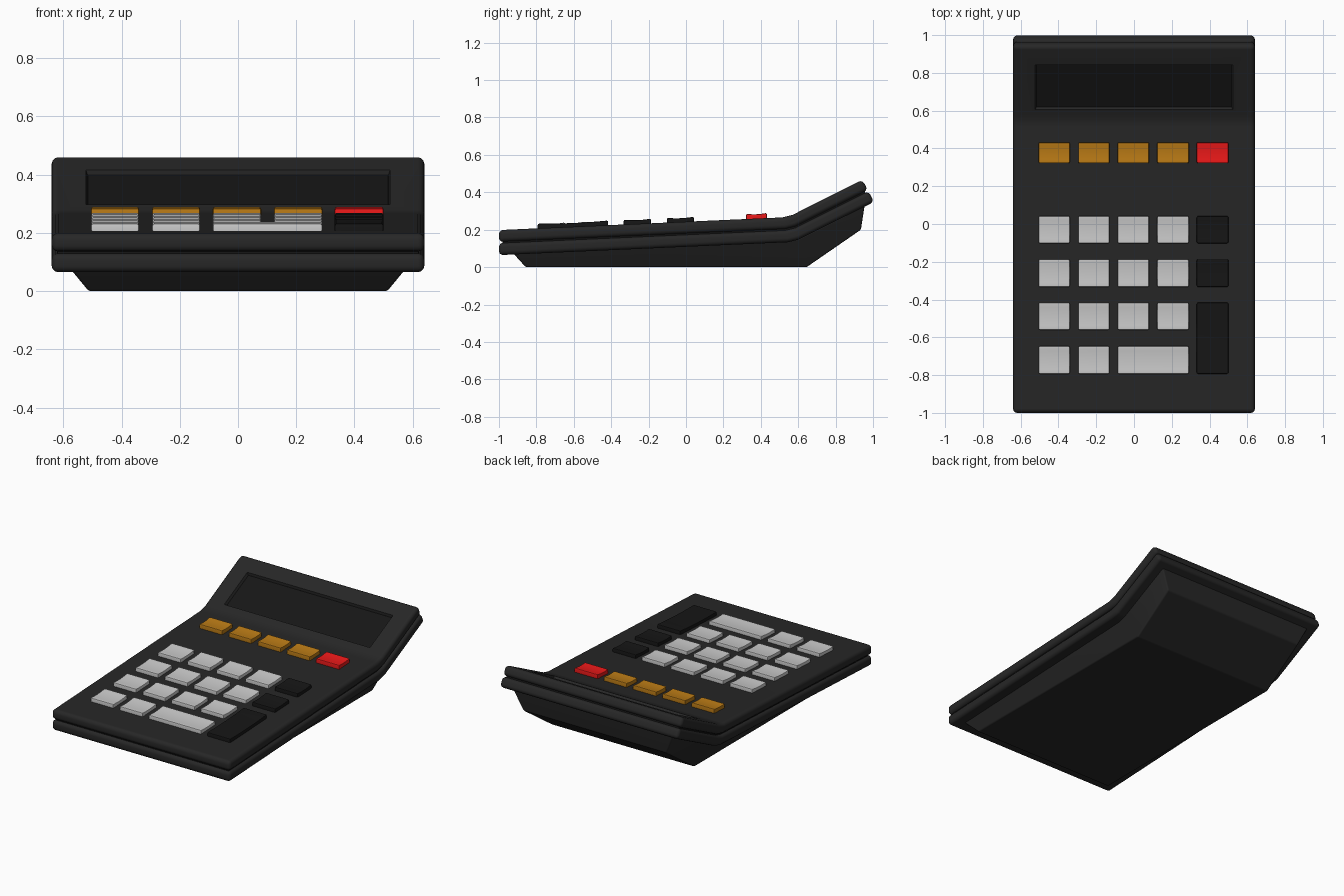
import bpy, bmesh, math
from mathutils import Matrix, Vector

if "Cube" in bpy.data.objects:
    bpy.data.objects.remove(bpy.data.objects["Cube"])

def material(name, r, g, b):
    m = bpy.data.materials.new(name)
    m.diffuse_color = (r, g, b, 1)
    m.use_nodes = True
    m.node_tree.nodes["Principled BSDF"].inputs["Base Color"].default_value = m.diffuse_color
    return m

BODY = material("body_black", 0.02, 0.02, 0.02)
DARK = material("dark_plastic", 0.008, 0.008, 0.008)
WHITE = material("key_white", 0.6, 0.6, 0.6)
ORANGE = material("key_orange", 0.5, 0.2, 0.008)
RED = material("key_red", 0.85, 0.01, 0.01)

def make(name, bm, mat):
    bmesh.ops.recalc_face_normals(bm, faces=bm.faces)
    me = bpy.data.meshes.new(name)
    bm.to_mesh(me)
    bm.free()
    ob = bpy.data.objects.new(name, me)
    bpy.context.collection.objects.link(ob)
    me.materials.append(mat)
    return ob

def loft(rings):
    """Closed solid through rings of equal point count."""
    bm = bmesh.new()
    rows = [[bm.verts.new(p) for p in r] for r in rings]
    n = len(rows[0])
    for a, b in zip(rows, rows[1:]):
        for i in range(n):
            j = (i + 1) % n
            bm.faces.new((a[i], a[j], b[j], b[i]))
    bm.faces.new(rows[0])
    bm.faces.new(rows[-1])
    return bm

def prism(pts, x0, x1):
    return loft([[(x, y, z) for y, z in pts] for x in (x0, x1)])

def finish(ob, bevel, segs=3, cutter=None):
    m = ob.modifiers.new("Bevel", 'BEVEL')
    m.width, m.segments, m.limit_method, m.angle_limit = bevel, segs, 'ANGLE', math.radians(32)
    if cutter:
        c = ob.modifiers.new("Recess", 'BOOLEAN')
        c.object, c.solver = cutter, 'EXACT'
    bpy.ops.object.select_all(action='DESELECT')
    bpy.context.view_layer.objects.active = ob
    ob.select_set(True)
    bpy.ops.object.convert(target='MESH')
    bpy.ops.object.shade_smooth_by_angle(angle=math.radians(35))
    w = ob.modifiers.new("Normals", 'WEIGHTED_NORMAL')
    w.keep_sharp = True

# Side line of the case at depth t below the top surface
def line(t, inset=0.0):
    ky, kz = 0.545 + 0.23 * t, 0.267 - 0.99 * t
    return [(-1 + inset, 0.198 - t + inset * 0.045), (ky - 0.03, kz - 0.0013),
            (ky + 0.025, kz + 0.0125),
            (0.943 + 0.47 * t - inset * 0.9, 0.467 - 0.88 * t - inset * 0.44)]

def band(a, b, inset=0.0):
    return line(a, inset) + line(b, inset)[::-1]

# Frame of the sloped display surface: origin at kink, y along the slope
tilt = math.atan2(0.2, 0.398)
slope = Matrix.Translation((0, 0.545, 0.267)) @ Matrix.Rotation(tilt, 4, 'X')
c = math.cos(tilt)

def slab(hw, y0, y1, z0, z1, taper=0.0):
    rings = []
    for z, e in ((z0, 0), (z1, taper)):
        ring = [(-hw - e, y0 - e), (hw + e, y0 - e), (hw + e, y1 + e), (-hw - e, y1 + e)]
        rings.append([slope @ Vector((x, y, z)) for x, y in ring])
    return loft(rings)

d0, d1 = 0.068 / c, 0.29 / c

# Upper and lower shells with an inset seam between them
cutter = make("display_cutter", slab(0.515, d0, d1, -0.02, 0.03, 0.02), DARK)
cutter.hide_render = True
finish(make("upper_shell", prism(band(0, 0.063), -0.64, 0.64), BODY), 0.022, 3, cutter)
bpy.data.objects.remove(cutter)
finish(make("lower_shell", prism(band(0.069, 0.134), -0.64, 0.64), BODY), 0.022)
finish(make("seam_core", prism(band(0.04, 0.09, 0.018), -0.622, 0.622), DARK), 0.008, 2)

# Display window
finish(make("display_window", slab(0.517, d0 - 0.002, d1 + 0.002, -0.03, -0.017), DARK), 0.001, 1)

# Tapered base: wide where it meets the shell, narrower at the foot
top = [(-0.925, 0.075), (0.60, 0.15), (0.955, 0.33)]
foot = [(-0.857, 0.0), (0.645, 0.0), (0.935, 0.2)]
bm = bmesh.new()
grid = [[bm.verts.new((s * w, y, z)) for y, z in pts]
        for s, w, pts in ((-1, 0.575, top), (-1, 0.513, foot), (1, 0.513, foot), (1, 0.575, top))]
for k in range(4):
    a, b = grid[k], grid[(k + 1) % 4]
    for i in range(2):
        bm.faces.new((a[i], a[i + 1], b[i + 1], b[i]))
for i in (0, 2):
    bm.faces.new([g[i] for g in grid])
finish(make("base", bm, BODY), 0.008, 2)

# Keys with slightly dished tops, resting on the sloped keypad
def key(name, x0, x1, y0, y1, h, mat):
    deck = lambda y: 0.198 + (y + 1) * 0.0447
    n = 6
    pts = [(y1, deck(y1) - 0.01), (y0, deck(y0) - 0.01)]
    for i in range(n + 1):
        u = i / n
        y = y0 + (y1 - y0) * u
        pts.append((y, deck(y) + h - 0.005 * (1 - (2 * u - 1) ** 2)))
    finish(make(name, prism(pts, x0, x1), mat), 0.007, 2)

cols = [(-0.505, -0.34), (-0.295, -0.13), (-0.087, 0.08), (0.123, 0.29), (0.332, 0.5)]
rows = [(-0.102, 0.042), (-0.333, -0.187), (-0.56, -0.416), (-0.793, -0.647)]
for i, (a, b) in enumerate(cols):
    key(f"function_key_{i + 1}", a, b, 0.322, 0.432, 0.028, RED if i == 4 else ORANGE)
for r, (y0, y1) in enumerate(rows):
    for i, (a, b) in enumerate(cols):
        if i == 4 and r < 2:
            key(f"operator_key_{r + 1}", a, b, y0, y1, 0.025, DARK)
        elif i < (4 if r < 3 else 2):
            key(f"number_key_{r + 1}_{i + 1}", a, b, y0, y1, 0.025, WHITE)
key("wide_key", cols[2][0], cols[3][1], *rows[3], 0.025, WHITE)
key("tall_key", *cols[4], rows[3][0], rows[2][1], 0.025, DARK)
